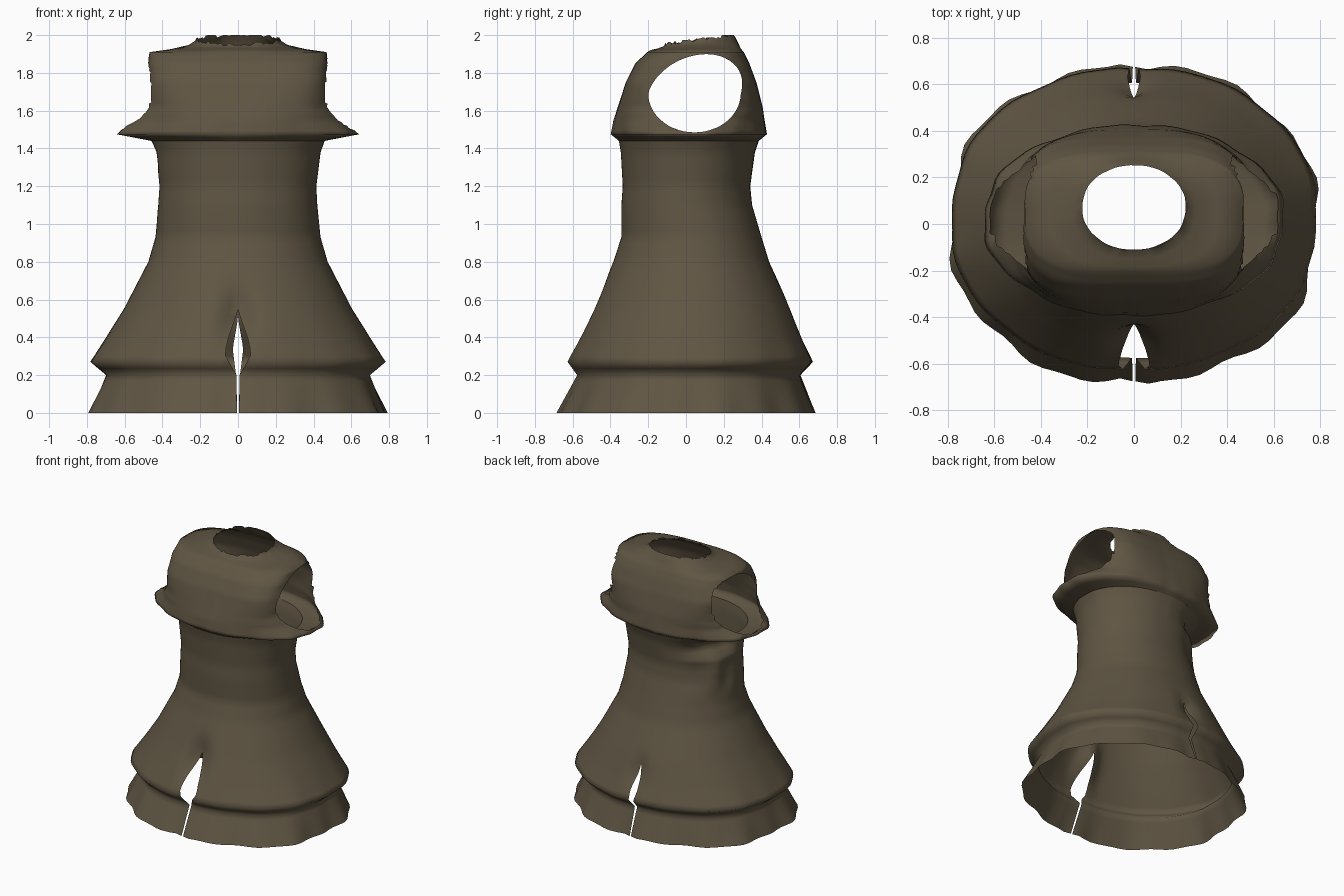
import bpy, bmesh, math, random

if "Cube" in bpy.data.objects:
    bpy.data.objects.remove(bpy.data.objects["Cube"])

random.seed(4)
HALF = 44  # columns from front centre to back centre on each side

cloth = bpy.data.materials.new("dark_brown_cloth")
cloth.diffuse_color = (0.115, 0.091, 0.056, 1)
cloth.use_nodes = True
cloth.node_tree.nodes["Principled BSDF"].inputs["Base Color"].default_value = cloth.diffuse_color

# Ring profiles: z, half width, front y, back y, squareness
SKIRT = [(0.0, .785, -.675, .675, 2.25), (.2, .70, -.575, .605, 2.15), (.27, .785, -.625, .67, 2.15),
         (.4, .70, -.565, .615, 2.1), (.55, .605, -.495, .555, 2.1), (.8, .475, -.385, .44, 2.1),
         (.93, .437, -.342, .40, 2.1), (1.1, .42, -.342, .35, 2.1), (1.2, .415, -.335, .34, 2.1),
         (1.38, .438, -.345, .365, 2.1), (1.44, .46, -.355, .385, 2.1)]
BODICE = [(1.44, .46, -.355, .385, 2.1), (1.475, .645, -.395, .425, 2.1), (1.55, .55, -.383, .415, 2.4),
          (1.62, .495, -.36, .405, 3), (1.75, .477, -.318, .372, 4), (1.85, .477, -.268, .335, 3.5),
          (1.91, .468, -.205, .305, 3), (1.925, .36, -.185, .29, 2.7), (1.945, .265, -.15, .275, 2.3),
          (1.965, .23, -.12, .26, 2.1), (1.975, .222, -.11, .252, 2.1)]


def lerp_table(table, z):
    """Piecewise linear lookup in a (key, value) table."""
    for (a, va), (b, vb) in zip(table, table[1:]):
        if a <= z <= b:
            return va + (vb - va) * (z - a) / (b - a)
    return 0.0


def front_gap(z):
    return lerp_table([(0, .006), (.2, .008), (.31, .07), (.4, .05), (.54, 0)], z)


def back_gap(z):
    return lerp_table([(0, .005), (.18, .008), (.34, .028), (.5, 0)], z)


def subdivide(rings, step):
    out = []
    for a, b in zip(rings, rings[1:]):
        n = max(1, round((b[0] - a[0]) / step))
        out += [tuple(p + (q - p) * k / n for p, q in zip(a, b)) for k in range(n)]
    return out + [rings[-1]]


def ripple(z, t, side):
    """Gathered hem: radial waviness, strongest at the free edges."""
    wave = math.sin(7 * t + side) * .6 + math.sin(17 * t + 2 * side) * .4
    amp = lerp_table([(0, .03), (.2, .006), (.27, .01), (.45, .003), (1.0, 0), (1.44, .004),
                      (1.475, .018), (1.56, .004), (1.9, .003), (1.98, .008)], z)
    return 1 + wave * amp


def cloth_point(ring, j, side):
    z, rx, yf, yb, n = ring
    t = math.pi * j / HALF
    c, s = -math.cos(t), math.sin(t)
    r = ripple(z, t, side) / (abs(c) ** n + abs(s) ** n) ** (1 / n)
    if j in (0, HALF):  # seams match on both halves
        r = 1.0
    x = rx * s * r
    y = (yf + yb) / 2 + (yb - yf) / 2 * c * r
    # Slit edges spread apart, with the cloth folding inward around them
    if c < 0:
        y += .07 * math.exp(-((z - .52) / .12) ** 2 - (x / .07) ** 2)
        x += front_gap(z) * math.exp(-(x / .12) ** 2)
    else:
        y -= .04 * math.exp(-((z - .45) / .1) ** 2 - (x / .05) ** 2)
        x += back_gap(z) * math.exp(-(x / .08) ** 2)
    # Neckline tilts up towards the back
    if z > 1.92:
        z += (y - .07) * .13 * min(1, (z - 1.92) / .045)
    return (side * x, y, z)


def weave(rings, step):
    bm = bmesh.new()
    rings = subdivide(rings, step)
    for side in (1, -1):
        grid = [[bm.verts.new(cloth_point(r, j, side)) for j in range(HALF + 1)] for r in rings]
        for lo, hi in zip(grid, grid[1:]):
            for j in range(HALF):
                q = [lo[j], lo[j + 1], hi[j + 1], hi[j]]
                bm.faces.new(q if side > 0 else q[::-1])
    bmesh.ops.remove_doubles(bm, verts=bm.verts, dist=.0005)
    return bm


def finish(bm, name):
    me = bpy.data.meshes.new(name)
    bm.to_mesh(me)
    bm.free()
    me.materials.append(cloth)
    ob = bpy.data.objects.new(name, me)
    bpy.context.collection.objects.link(ob)
    bpy.ops.object.select_all(action='DESELECT')
    ob.select_set(True)
    bpy.context.view_layer.objects.active = ob
    bpy.ops.object.shade_smooth()  # soft cloth, also over the hem folds


# Skirt with hem flounce; the cloth caves in and crumples under the left arm
bm = weave(SKIRT, .035)
for v in bm.verts:
    p = v.co
    if p.x < -.05 and .95 < p.z < 1.44:
        side_fade = math.exp(-((p.y - .16) / .15) ** 4)
        cave = .2 * math.exp(-((p.z - 1.35) / .06) ** 4)
        fold = .03 * math.sin(30 * p.y + 5 * p.z) * math.exp(-((p.z - 1.14) / .11) ** 4)
        k = 1 - side_fade * (cave + fold)
        p.x *= k
        p.y *= k
finish(bm, "skirt")

# Bodice with flared cape hem and slanted oval armholes
bm = weave(BODICE, .02)
CZ, RY, RZ = 1.692, .245, .207


def hole_mid(z):
    return .045 + .3 * max(0, z - CZ)


def hole_radius(p):
    return math.hypot((p.y - hole_mid(p.z)) / RY, (p.z - CZ) / RZ)


cut = [f for f in bm.faces if abs(f.calc_center_median().x) > .33
       and hole_radius(f.calc_center_median()) < 1]
bmesh.ops.delete(bm, geom=cut, context='FACES')
for v in bm.verts:
    if not v.is_boundary:
        continue
    if abs(v.co.x) > .33 and 1.46 < v.co.z < 1.93 and hole_radius(v.co) < 1.3:
        k = 1 / hole_radius(v.co)  # settle the armhole rim onto a clean oval
        dy = (v.co.y - hole_mid(v.co.z)) * k
        v.co.z = CZ + (v.co.z - CZ) * k
        v.co.y = hole_mid(v.co.z) + dy
    elif v.co.z > 1.93:  # ragged neckline
        v.co.z = min(2.0, v.co.z + random.uniform(-.008, .012))
finish(bm, "bodice")
